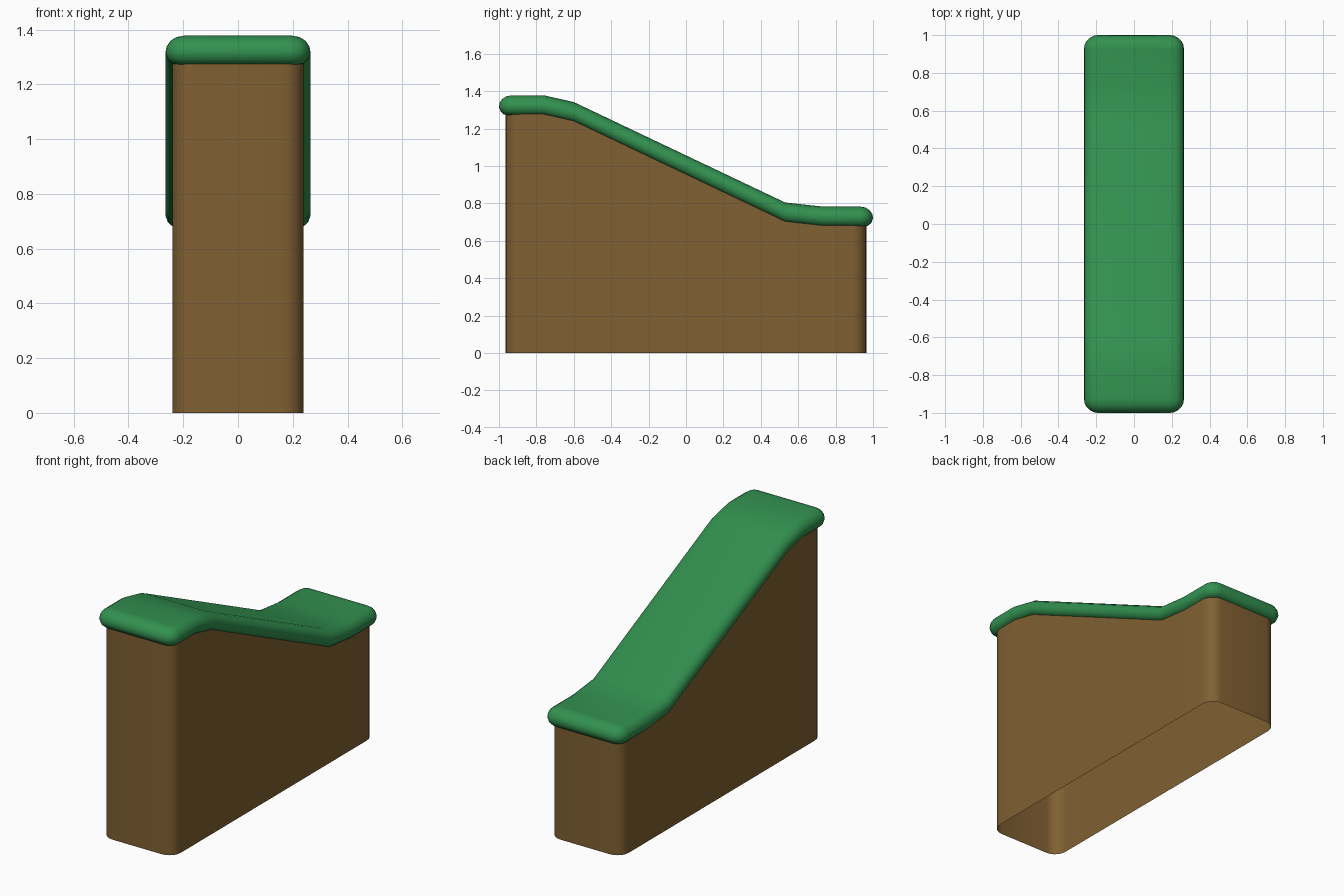
import bpy, bmesh, math

if "Cube" in bpy.data.objects:
    bpy.data.objects.remove(bpy.data.objects["Cube"])

# slope profile: (y, height of the turf underside)
PROFILE = [(-0.76, 1.273), (-0.6, 1.237), (0.53, 0.70), (0.73, 0.678)]


def height(y):
    if y <= PROFILE[0][0]:
        return PROFILE[0][1]
    for (y0, z0), (y1, z1) in zip(PROFILE, PROFILE[1:]):
        if y <= y1:
            return z0 + (z1 - z0) * (y - y0) / (y1 - y0)
    return PROFILE[-1][1]


def outline(hx, hy, r, n=5):
    """Rounded rectangle: right half front to back, then left half mirrored."""
    arc = [(hx - r + r * math.sin(a), -hy + r - r * math.cos(a))
           for a in (math.pi / 2 * i / n for i in range(n + 1))]
    right = arc + [(hx, y) for y, _ in PROFILE] + [(x, -y) for x, y in reversed(arc)]
    return right + [(-x, y) for x, y in reversed(right)]


def material(name, rgb):
    m = bpy.data.materials.new(name)
    m.diffuse_color = (*rgb, 1)
    m.use_nodes = True
    m.node_tree.nodes["Principled BSDF"].inputs["Base Color"].default_value = m.diffuse_color
    return m


def loft(name, rings, mat, cap):
    """Join stacked rings of points; optionally close the top in cross strips."""
    bm = bmesh.new()
    loops = [[bm.verts.new(p) for p in ring] for ring in rings]
    n = len(loops[0])
    for a, b in zip(loops, loops[1:]):
        for i in range(n):
            j = (i + 1) % n
            bm.faces.new((a[i], a[j], b[j], b[i]))
    if cap:
        t = loops[-1]
        for i in range(n // 2 - 1):
            bm.faces.new((t[i], t[i + 1], t[n - 2 - i], t[n - 1 - i]))
    me = bpy.data.meshes.new(name)
    bm.to_mesh(me)
    bm.free()
    me.materials.append(mat)
    ob = bpy.data.objects.new(name, me)
    bpy.context.collection.objects.link(ob)
    for p in me.polygons:
        p.use_smooth = True
    return ob


# earth body: open-bottomed walls reaching up into the turf
base = outline(0.24, 0.965, 0.075)
loft("earth_body",
     [[(x, y, 0) for x, y in base],
      [(x, y, height(y) + 0.03) for x, y in base]],
     material("earth brown", (0.216, 0.117, 0.032)), False)

# turf cap: rounded slab following the slope, (inset, height) section
SECTION = [(0.045, 0.0), (0.026, 0.003), (0.009, 0.018), (0.0, 0.042), (0.004, 0.065),
           (0.018, 0.086), (0.04, 0.1), (0.068, 0.105)]
rings = []
for inset, dz in SECTION:
    pts = outline(0.265 - inset, 1.0 - inset, 0.075 - inset)
    rings.append([(x, y, height(y) + dz) for x, y in pts])
loft("turf_cap", rings, material("grass green", (0.032, 0.283, 0.08)), True)
